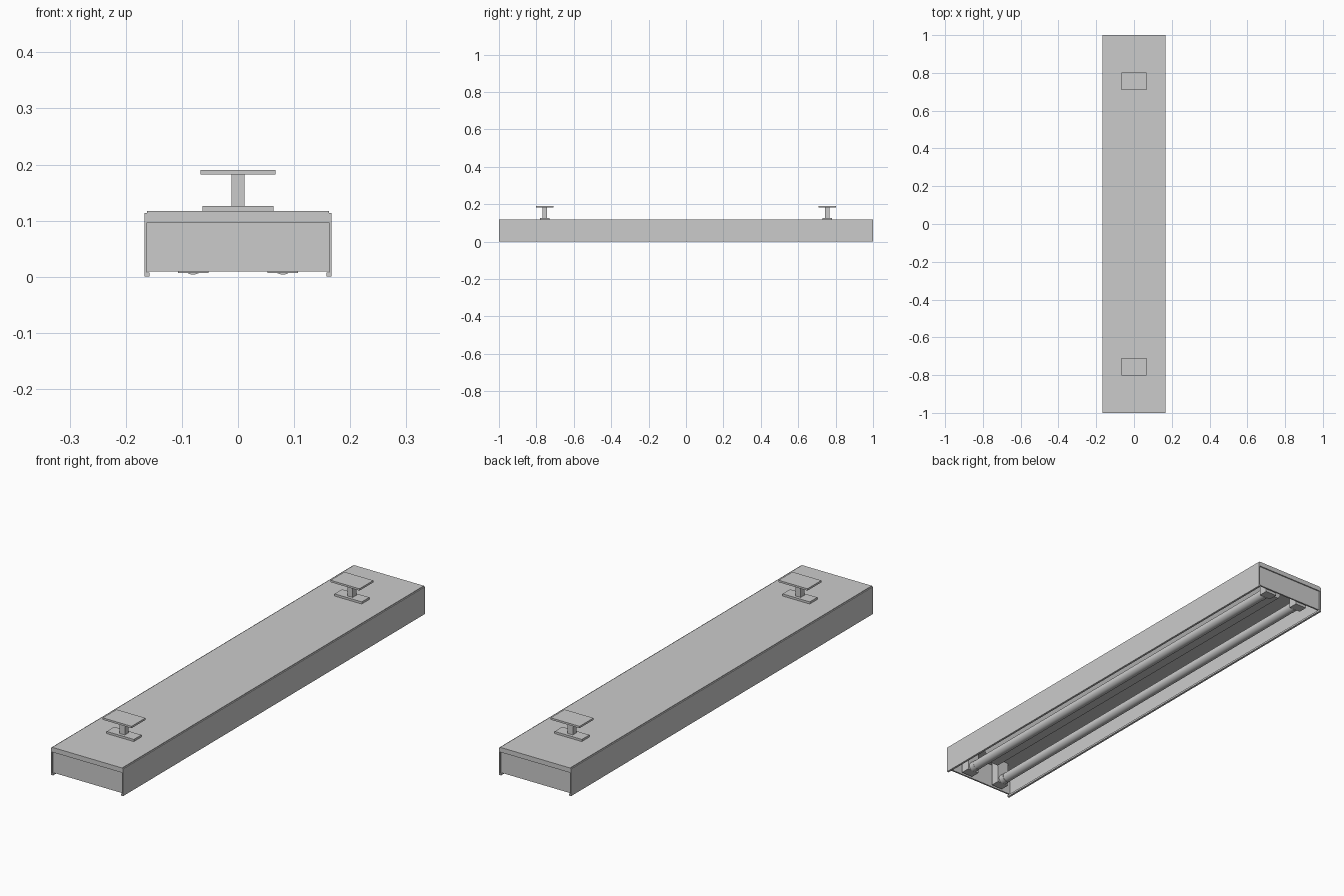
import bpy, bmesh, math
from mathutils import Matrix, Vector

if "Cube" in bpy.data.objects:
    bpy.data.objects.remove(bpy.data.objects["Cube"])

grey = bpy.data.materials.new("plain_grey")
grey.diffuse_color = (0.6, 0.6, 0.6, 1)
grey.use_nodes = True
grey.node_tree.nodes["Principled BSDF"].inputs["Base Color"].default_value = grey.diffuse_color


def finish(name, bm):
    bmesh.ops.recalc_face_normals(bm, faces=bm.faces[:])
    mesh = bpy.data.meshes.new(name)
    bm.to_mesh(mesh)
    bm.free()
    mesh.materials.append(grey)
    ob = bpy.data.objects.new(name, mesh)
    bpy.context.collection.objects.link(ob)
    return ob


def box(name, x0, x1, y0, y1, z0, z1):
    bm = bmesh.new()
    size = Vector((x1 - x0, y1 - y0, z1 - z0))
    mid = Vector((x0 + x1, y0 + y1, z0 + z1)) / 2
    bmesh.ops.create_cube(bm, size=1, matrix=Matrix.Translation(mid) @ Matrix.Diagonal(size).to_4x4())
    return finish(name, bm)


def extrude_y(name, profile, y0, y1):
    # Closed (x, z) profile swept along the length
    bm = bmesh.new()
    face = bm.faces.new([bm.verts.new((x, y0, z)) for x, z in profile])
    new = bmesh.ops.extrude_face_region(bm, geom=[face])["geom"]
    bmesh.ops.translate(bm, vec=(0, y1 - y0, 0), verts=[v for v in new if isinstance(v, bmesh.types.BMVert)])
    return finish(name, bm)


def cylinder_y(name, x, z, radius, y0, y1, sides=32):
    bm = bmesh.new()
    place = Matrix.Translation((x, (y0 + y1) / 2, z)) @ Matrix.Rotation(math.pi / 2, 4, 'X')
    bmesh.ops.create_cone(bm, cap_ends=True, segments=sides, radius1=radius, radius2=radius,
                          depth=y1 - y0, matrix=place)
    ob = finish(name, bm)
    bpy.ops.object.select_all(action='DESELECT')
    ob.select_set(True)
    bpy.context.view_layer.objects.active = ob
    bpy.ops.object.shade_smooth_by_angle()
    return ob


# Housing: top cover, open underneath
box("top_cover", -0.162, 0.162, -1, 1, 0.111, 0.117)

# Central ballast cover with sloping sides
extrude_y("ballast_cover", [(-0.055, 0.111), (-0.022, 0.055), (0.022, 0.055), (0.055, 0.111)], -0.9, 0.9)

for s in (-1, 1):
    # Side wall with a small inward lip along the bottom
    extrude_y("side_wall", [(s * x, z) for x, z in (
        (0.167, 0), (0.167, 0.114), (0.162, 0.114), (0.162, 0.008), (0.158, 0.008), (0.158, 0))], -1, 1)

    # End panel and the cover lip folded over it
    y = sorted((s * 0.988, s * 0.995))
    box("end_panel", -0.162, 0.162, *y, 0.009, 0.111)
    y = sorted((s * 0.995, s * 1.0))
    box("cover_lip", -0.162, 0.162, *y, 0.097, 0.111)

    # Lamp tubes with metal end caps
    x = s * 0.08
    cylinder_y("lamp_tube", x, 0.025, 0.02, -0.91, 0.91)
    for e in (-1, 1):
        y = sorted((e * 0.91, e * 0.935))
        cylinder_y("tube_cap", x, 0.025, 0.021, *y)
        # Lamp holder hanging from the cover
        y = sorted((e * 0.935, e * 0.975))
        box("lamp_holder", x - 0.027, x + 0.027, *y, 0.007, 0.111)

    # Ceiling hanger: foot, stem and mounting plate
    c = s * 0.755
    box("hanger_foot", -0.063, 0.063, c - 0.025, c + 0.025, 0.117, 0.126)
    box("hanger_stem", -0.012, 0.012, c - 0.012, c + 0.012, 0.126, 0.182)
    box("hanger_plate", -0.067, 0.067, c - 0.046, c + 0.046, 0.182, 0.19)
